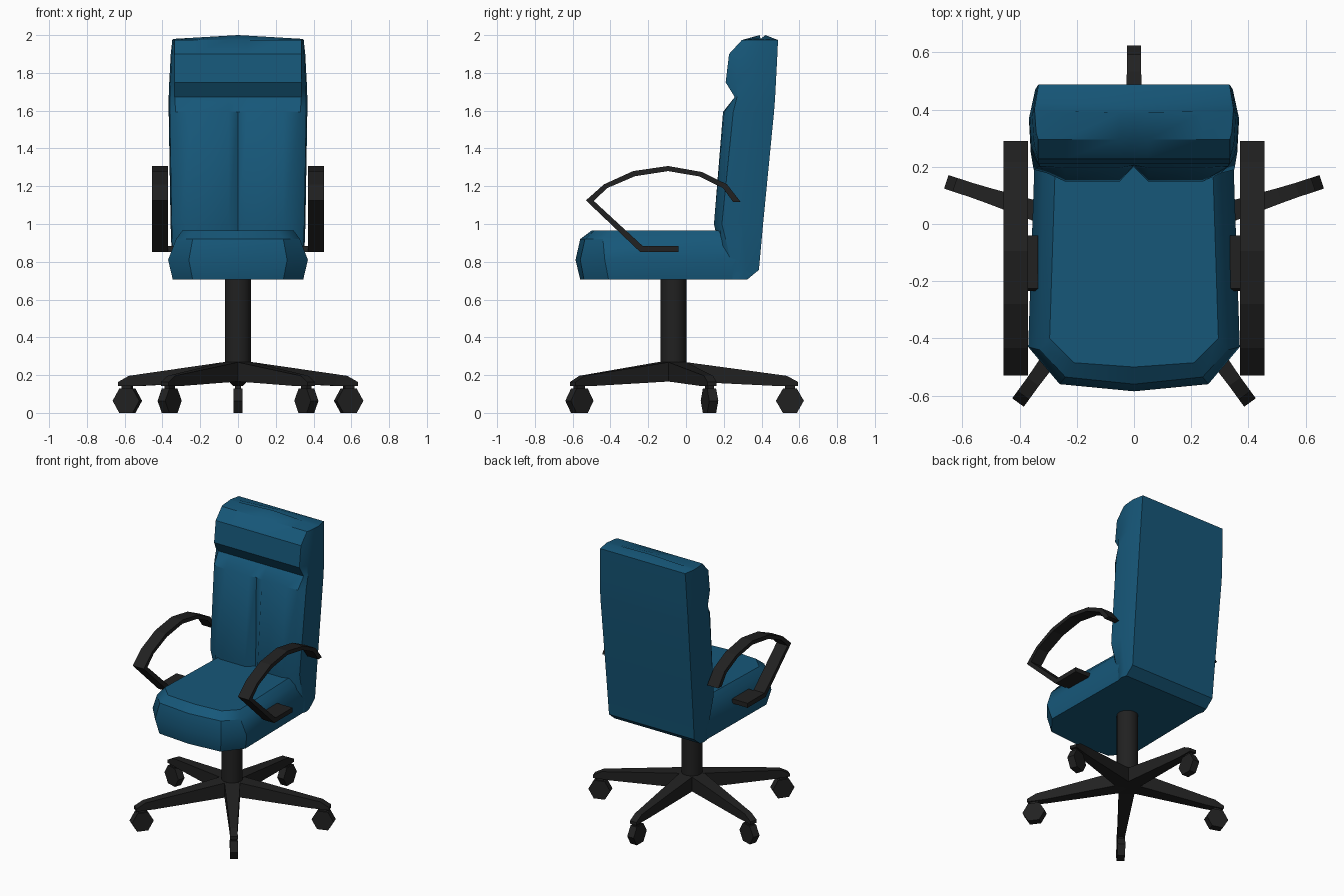
import bpy, bmesh, math
from mathutils import Matrix, Vector

if "Cube" in bpy.data.objects:
    bpy.data.objects.remove(bpy.data.objects["Cube"])

def material(name, col):
    m = bpy.data.materials.new(name)
    m.diffuse_color = (*col, 1)
    m.use_nodes = True
    m.node_tree.nodes["Principled BSDF"].inputs["Base Color"].default_value = m.diffuse_color
    return m

BLUE = material("blue_fabric", (0.008, 0.095, 0.19))
BLACK = material("black_plastic", (0.015, 0.015, 0.015))

def finish(name, bm, mat, smooth=None):
    bmesh.ops.recalc_face_normals(bm, faces=bm.faces)
    me = bpy.data.meshes.new(name)
    bm.to_mesh(me)
    bm.free()
    me.materials.append(mat)
    ob = bpy.data.objects.new(name, me)
    bpy.context.collection.objects.link(ob)
    if smooth:
        bpy.ops.object.select_all(action='DESELECT')
        ob.select_set(True)
        bpy.context.view_layer.objects.active = ob
        bpy.ops.object.shade_smooth_by_angle(angle=math.radians(smooth))
    return ob

def loft(name, rings, mat, smooth=None, matrix=None):
    """Skin a list of equal-length point rings and cap both ends."""
    bm = bmesh.new()
    vs = [[bm.verts.new(p) for p in r] for r in rings]
    n = len(vs[0])
    for a, b in zip(vs, vs[1:]):
        for i in range(n):
            j = (i + 1) % n
            bm.faces.new((a[i], a[j], b[j], b[i]))
    bm.faces.new(vs[0])
    bm.faces.new(vs[-1])
    if matrix:
        bm.transform(matrix)
    return finish(name, bm, mat, smooth)

def mirrored(half):
    """Half outline from x=0 to x=0, completed on the -x side."""
    return half + [(-x, y, z) for x, y, z in reversed(half[1:-1])]

# Seat cushion: outlines stacked by height
seat = [  # z, front centre y, front corner x y, side x y, rear x y
    (0.705, -0.56, 0.24, -0.54, 0.345, -0.41, 0.335, 0.32),
    (0.81, -0.585, 0.26, -0.56, 0.37, -0.43, 0.345, 0.30),
    (0.92, -0.56, 0.24, -0.535, 0.328, -0.44, 0.315, 0.25),
    (0.965, -0.50, 0.21, -0.485, 0.295, -0.40, 0.275, 0.22)]
loft("seat", [mirrored([(0, f, z), (cx, cy, z), (sx, sy, z), (rx, ry, z), (0, ry, z)])
              for z, f, cx, cy, sx, sy, rx, ry in seat], BLUE, 35)

# Backrest with headrest fold: sections stacked by height
back = [  # z, front y, side y, rear y, front / side / rear half width, centre notch
    (0.705, 0.20, 0.25, 0.323, 0.30, 0.345, 0.335, 0),
    (0.757, 0.20, 0.25, 0.386, 0.30, 0.348, 0.335, 0),
    (1.0, 0.148, 0.19, 0.408, 0.305, 0.357, 0.338, 0.05),
    (1.593, 0.196, 0.25, 0.466, 0.33, 0.367, 0.345, 0.01),
    (1.672, 0.258, 0.27, 0.472, 0.335, 0.367, 0.345, 0),
    (1.75, 0.21, 0.265, 0.476, 0.335, 0.364, 0.342, 0),
    (1.90, 0.228, 0.28, 0.484, 0.335, 0.356, 0.338, 0),
    (1.974, 0.296, 0.32, 0.487, 0.335, 0.348, 0.334, 0),
    (2.0, 0.39, 0.395, 0.42, 0.335, 0.343, 0.334, 0)]
rings = []
for z, f, s, r, wf, ws, wr, n in back:
    m = s + (r - s) * 0.5
    half = [(0, f + n), (0.05, f), (0.24, f), (wf, f + 0.6 * n), (ws - 0.006, s),
            (ws, m), (wr, r), (0, r)]
    drop = 0.02 / 0.34 if z > 1.97 else 0       # gently domed top
    rings.append(mirrored([(x, y, z - drop * x * (z > 1.98)) for x, y in half]))
loft("backrest", rings, BLUE, 35)

# Armrests: bent strap plus mounting pad, on both sides
outer = [(0.29, 1.116), (0.217, 1.21), (0.085, 1.275), (-0.095, 1.307), (-0.28, 1.28),
         (-0.434, 1.21), (-0.53, 1.125), (-0.243, 0.852), (-0.04, 0.852)]
inner = [(0.25, 1.116), (0.196, 1.19), (0.07, 1.252), (-0.095, 1.28), (-0.27, 1.253),
         (-0.418, 1.19), (-0.488, 1.122), (-0.23, 0.884), (-0.04, 0.884)]
for side, s in (("right", 1), ("left", -1)):
    a, b = 0.37 * s, 0.456 * s
    loft(side + "_armrest", [[(a, *o), (b, *o), (b, *i), (a, *i)]
                             for o, i in zip(outer, inner)], BLACK)
    c = 0.335 * s
    loft(side + "_arm_mount", [[(x, -0.235, 0.852), (x, -0.04, 0.852), (x, -0.04, 0.884),
                                (x, -0.225, 0.884)] for x in (c, a)], BLACK)

# Centre column
BASE_Y = -0.066
bm = bmesh.new()
bmesh.ops.create_cone(bm, cap_ends=True, segments=16, radius1=0.069, radius2=0.069, depth=0.55,
                      matrix=Matrix.Translation((0, BASE_Y, 0.445)))
finish("column", bm, BLACK, 40)

# Five star legs with hexagonal casters
leg = [  # radius, half width, bottom z, top z
    (0.0, 0.05, 0.168, 0.272), (0.07, 0.05, 0.166, 0.268),
    (0.535, 0.027, 0.143, 0.205), (0.60, 0.025, 0.143, 0.196), (0.659, 0.025, 0.143, 0.164)]
for k in range(5):
    turn = Matrix.Translation((0, BASE_Y, 0)) @ Matrix.Rotation(math.radians(90 + 72 * k), 4, 'Z')
    loft(f"leg_{k + 1}", [[(r, -w, b), (r, w, b), (r, w, t), (r, -w, t)]
                          for r, w, b, t in leg], BLACK, matrix=turn)
    loft(f"caster_stem_{k + 1}", [[(0.616 + dx * 0.026, dy * 0.016, z)
         for dx, dy in ((-1, -1), (1, -1), (1, 1), (-1, 1))] for z in (0.10, 0.15)],
         BLACK, matrix=turn)
    hexagon = [(0.616 + 0.074 * math.cos(math.pi * i / 3), 0.064 + 0.074 * math.sin(math.pi * i / 3))
               for i in range(6)]
    loft(f"caster_{k + 1}", [[(x, y, z) for x, z in hexagon] for y in (-0.025, 0.025)],
         BLACK, matrix=turn)
